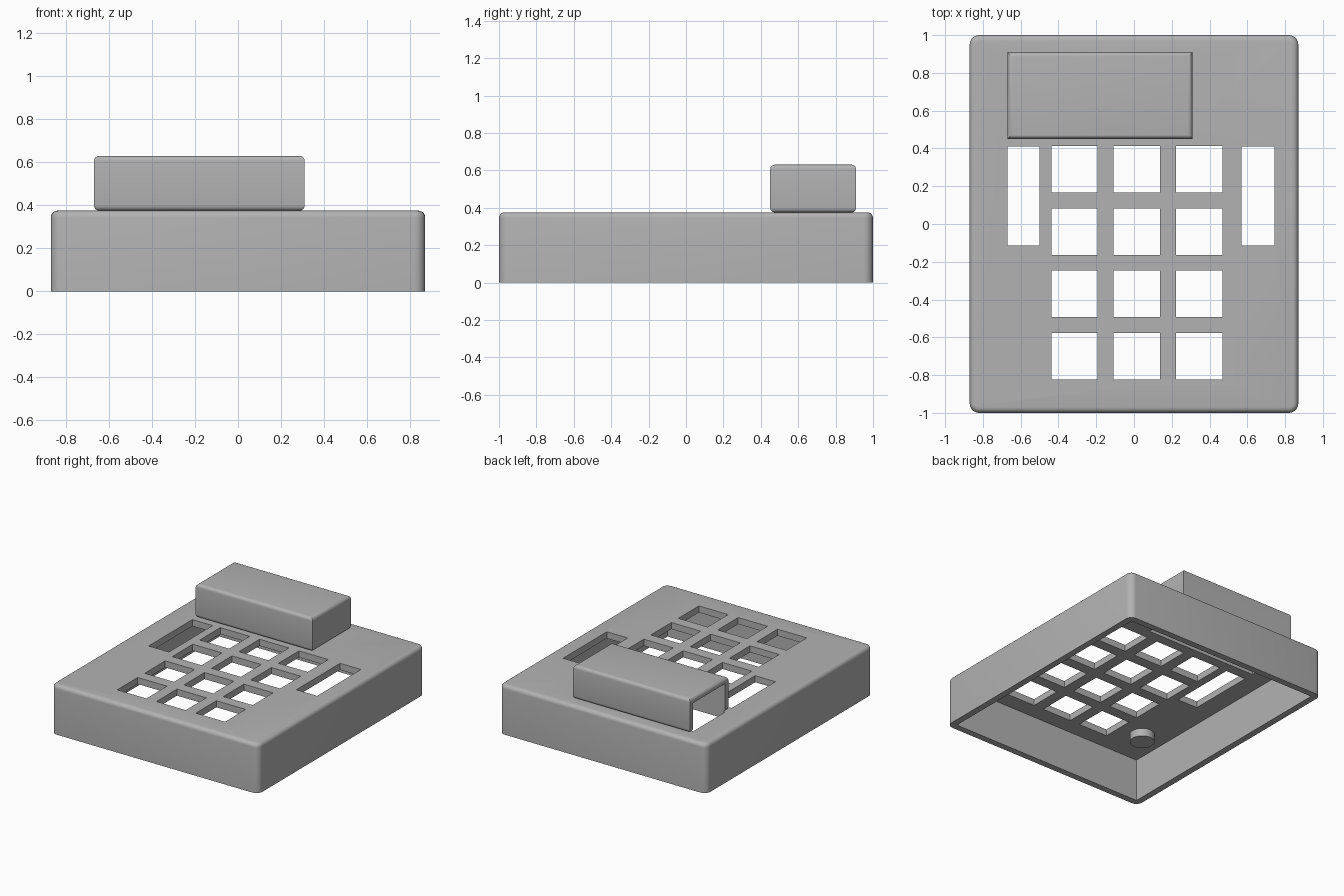
import bpy
import bmesh
from mathutils import Matrix, Vector

cube = bpy.data.objects.get("Cube")
if cube:
    bpy.data.objects.remove(cube, do_unlink=True)

grey = bpy.data.materials.new("plain grey")
grey.use_nodes = True
colour = (0.45, 0.45, 0.45, 1)
grey.diffuse_color = colour
grey.node_tree.nodes["Principled BSDF"].inputs["Base Color"].default_value = colour

TOP = 0.375      # upper face of the case
WALL = 0.05      # case wall and plate thickness
HOOD_WALL = 0.04


def add_box(bm, lo, hi):
    lo, hi = Vector(lo), Vector(hi)
    size = hi - lo
    matrix = Matrix.Translation((lo + hi) / 2) @ Matrix.Diagonal((*size, 1))
    bmesh.ops.create_cube(bm, size=1, matrix=matrix)


def round_edges(bm, rule, radius):
    edges = [e for e in bm.edges if rule(e)]
    bmesh.ops.bevel(bm, geom=edges, offset=radius, segments=5,
                    profile=0.5, affect='EDGES')


def is_upright(e):
    a, b = e.verts
    return abs(a.co.z - b.co.z) > 0.1


def is_top(e):
    high = max(v.co.z for v in e.link_faces[0].verts)
    return all(v.co.z > high - 1e-4 for v in e.verts) and high > 0.3


def finish(name, bm):
    bmesh.ops.recalc_face_normals(bm, faces=bm.faces)
    mesh = bpy.data.meshes.new(name)
    bm.to_mesh(mesh)
    bm.free()
    mesh.materials.append(grey)
    obj = bpy.data.objects.new(name, mesh)
    bpy.context.collection.objects.link(obj)
    return obj


def cut(obj, boxes):
    bm = bmesh.new()
    for lo, hi in boxes:
        add_box(bm, lo, hi)
    cutter = finish("cutter", bm)
    cutter.hide_render = True
    mod = obj.modifiers.new("cut", 'BOOLEAN')
    mod.operation, mod.solver, mod.object = 'DIFFERENCE', 'EXACT', cutter
    select(obj)
    bpy.ops.object.modifier_apply(modifier=mod.name)
    bpy.data.objects.remove(cutter, do_unlink=True)


def select(obj):
    bpy.ops.object.select_all(action='DESELECT')
    obj.select_set(True)
    bpy.context.view_layer.objects.active = obj


# Case: rounded block, hollow and open underneath
bm = bmesh.new()
add_box(bm, (-0.87, -1, 0), (0.87, 1, TOP))
round_edges(bm, is_upright, 0.05)
round_edges(bm, is_top, 0.03)
case = finish("case", bm)
cut(case, [((-0.87 + WALL, -1 + WALL, -0.1), (0.87 - WALL, 1 - WALL, TOP - WALL))])

# Key openings, two side slots and the opening below the hood
half = 0.123
openings = [(x - half, y - half, x + half, y + half)
            for x in (-0.315, 0.015, 0.345) for y in (0.29, -0.04, -0.37, -0.70)]
openings += [(-0.67, -0.115, -0.50, 0.41), (0.57, -0.115, 0.745, 0.41)]
openings.append((-0.67, 0.45 + HOOD_WALL, 0.31 - HOOD_WALL, 0.91 - HOOD_WALL))
cut(case, [((x0, y0, 0.2), (x1, y1, 0.5)) for x0, y0, x1, y1 in openings])

# Display hood: hollow, open at the bottom and at one end
bm = bmesh.new()
add_box(bm, (-0.67, 0.45, TOP), (0.31, 0.91, 0.63))
round_edges(bm, is_top, 0.025)
hood = finish("display_hood", bm)
cut(hood, [((-0.8, 0.45 + HOOD_WALL, 0.2),
            (0.31 - HOOD_WALL, 0.91 - HOOD_WALL, 0.63 - HOOD_WALL))])

# Round post under the plate
bm = bmesh.new()
bmesh.ops.create_cone(bm, cap_ends=True, segments=32, radius1=0.087, radius2=0.087,
                      depth=0.07, matrix=Matrix.Translation((-0.62, -0.65, TOP - WALL - 0.025)))
post = finish("under_post", bm)

for obj in (case, hood, post):
    select(obj)
    bpy.ops.object.shade_smooth_by_angle(angle=0.6)
